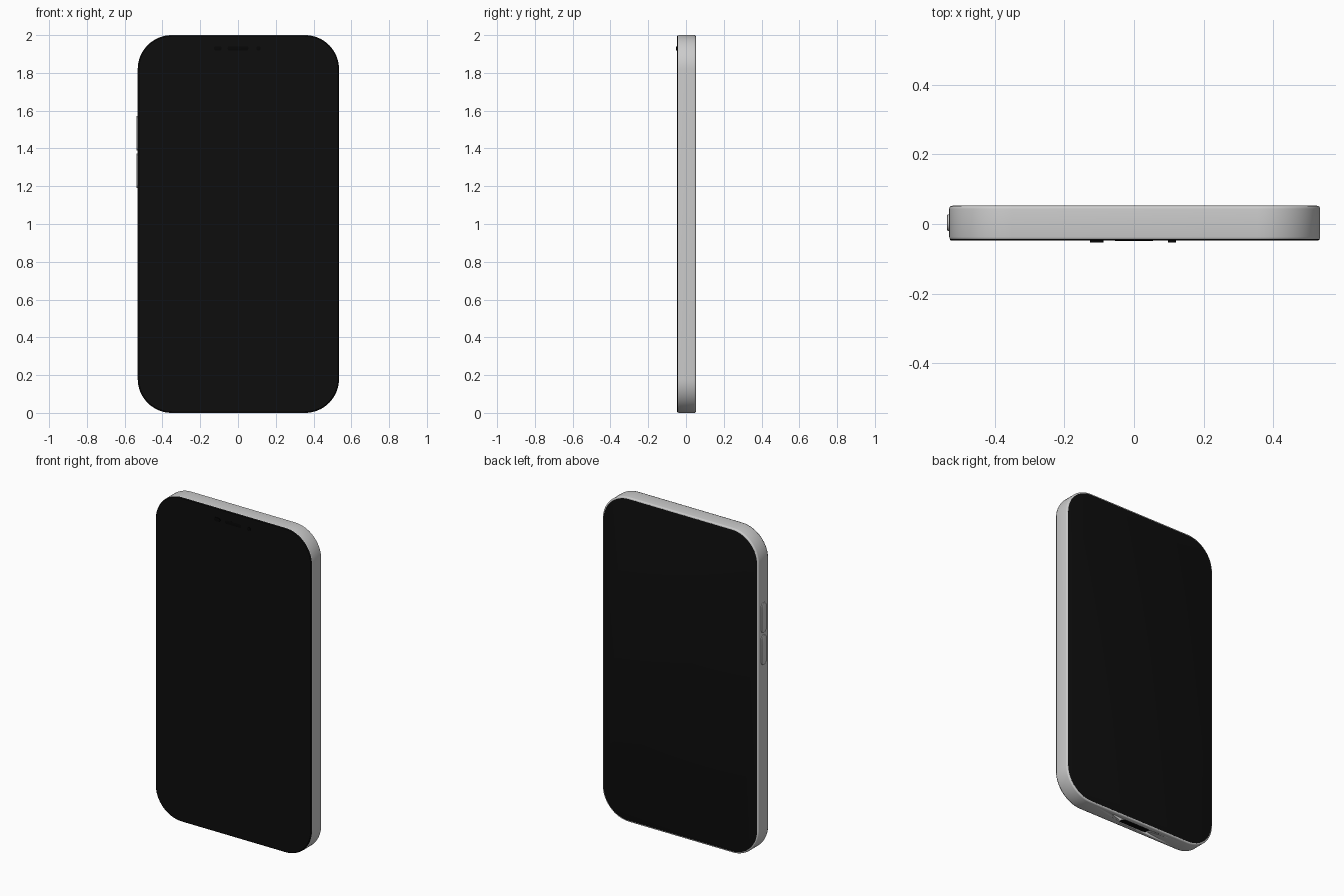
import bpy, bmesh, math
from mathutils import Matrix

if "Cube" in bpy.data.objects:
    bpy.data.objects.remove(bpy.data.objects["Cube"])


def material(name, v):
    m = bpy.data.materials.new(name)
    m.diffuse_color = (v, v, v, 1)
    m.use_nodes = True
    m.node_tree.nodes["Principled BSDF"].inputs["Base Color"].default_value = m.diffuse_color
    return m


GLASS = material("black_glass", 0.004)
DARK = material("dark_detail", 0.002)


def plate(name, w, h, r, rings, matrix=Matrix(), mat=None, seg=16):
    """Rounded rectangle in XZ, lofted along y through (y, inset) rings."""
    bm = bmesh.new()
    loops = []
    for y, inset in rings:
        loop = []
        for k, (sx, sz) in enumerate(((1, 1), (-1, 1), (-1, -1), (1, -1))):
            for i in range(seg + 1):
                a = math.radians(90 * k + 90 * i / seg)
                rr = r - inset
                loop.append(bm.verts.new((sx * (w / 2 - r) + rr * math.cos(a), y,
                                          sz * (h / 2 - r) + rr * math.sin(a))))
        loops.append(loop)
    n = len(loops[0])
    for a, b in zip(loops, loops[1:]):
        for i in range(n):
            bm.faces.new((a[i], a[(i + 1) % n], b[(i + 1) % n], b[i]))
    bm.faces.new(loops[0])
    bm.faces.new(loops[-1])
    bmesh.ops.remove_doubles(bm, verts=bm.verts, dist=1e-5)
    bmesh.ops.recalc_face_normals(bm, faces=bm.faces)
    bm.transform(matrix)
    me = bpy.data.meshes.new(name)
    bm.to_mesh(me)
    bm.free()
    ob = bpy.data.objects.new(name, me)
    bpy.context.collection.objects.link(ob)
    if mat:
        me.materials.append(mat)
    bpy.context.view_layer.objects.active = ob
    ob.select_set(True)
    bpy.ops.object.shade_smooth_by_angle(angle=math.radians(35))
    ob.select_set(False)
    return ob


def rounded(y0, y1, b, steps=4):
    """Rings for a plate with rounded rims of radius b."""
    arc = [math.radians(90 * i / steps) for i in range(steps + 1)]
    front = [(y0 + b * (1 - math.sin(a)), b * (1 - math.cos(a))) for a in arc]
    return [(y1 + y0 - y, i) for y, i in reversed(front)] + front


CX, W, H, R = 0.002, 1.066, 2.0, 0.18
centre = Matrix.Translation((CX, 0, 1))

# metal frame with rounded rims
body = plate("frame", W, H, R, rounded(-0.0465, 0.0525, 0.009), centre)

# front glass wraps the rim, back glass sits inside it
plate("front_glass", W, H, R, [(-0.0425, 0.001), (-0.0455, 0.0025), (-0.048, 0.006)], centre, GLASS)
plate("back_glass", W, H, R, [(0.05, 0.0095), (0.0527, 0.0095), (0.053, 0.0105)], centre, GLASS)

# earpiece, sensor and front camera
for name, x, w, h, y in (("earpiece", 0, 0.11, 0.022, -0.0485),
                         ("sensor", -0.107, 0.04, 0.022, -0.053),
                         ("front_camera", 0.109, 0.022, 0.022, -0.053)):
    plate(name, w, h, 0.01, [(-0.045, 0), (y + 0.0003, 0), (y, 0.002)],
          Matrix.Translation((x, 0, 1.93)), DARK, 8)

# volume buttons on the left side
turn = Matrix.Rotation(math.radians(-90), 4, 'Z')
for i, z in enumerate((1.48, 1.282)):
    plate(f"volume_button_{i + 1}", 0.048, 0.183, 0.022,
          [(-0.52, 0), (-0.534, 0), (-0.536, 0.0008), (-0.537, 0.003)],
          Matrix.Translation((0, 0.004, z)) @ turn, None, 8)

# charging port: recess in the bottom edge with a dark floor
down = Matrix.Translation((0, 0.003, 0)) @ Matrix.Rotation(math.radians(-90), 4, 'X')
cutter = plate("port_cutter", 0.2, 0.044, 0.02, [(-0.06, 0), (0.02, 0)], down, DARK, 8)
cutter.hide_render = True
cutter.hide_viewport = True
mod = body.modifiers.new("port", 'BOOLEAN')
mod.operation = 'DIFFERENCE'
mod.object = cutter
mod.solver = 'EXACT'
# the port runs along z, so place the insert just inside the opening
plate("charging_port", 0.2, 0.044, 0.02, [(-0.03, 0), (-0.006, 0)], down, DARK, 8)
